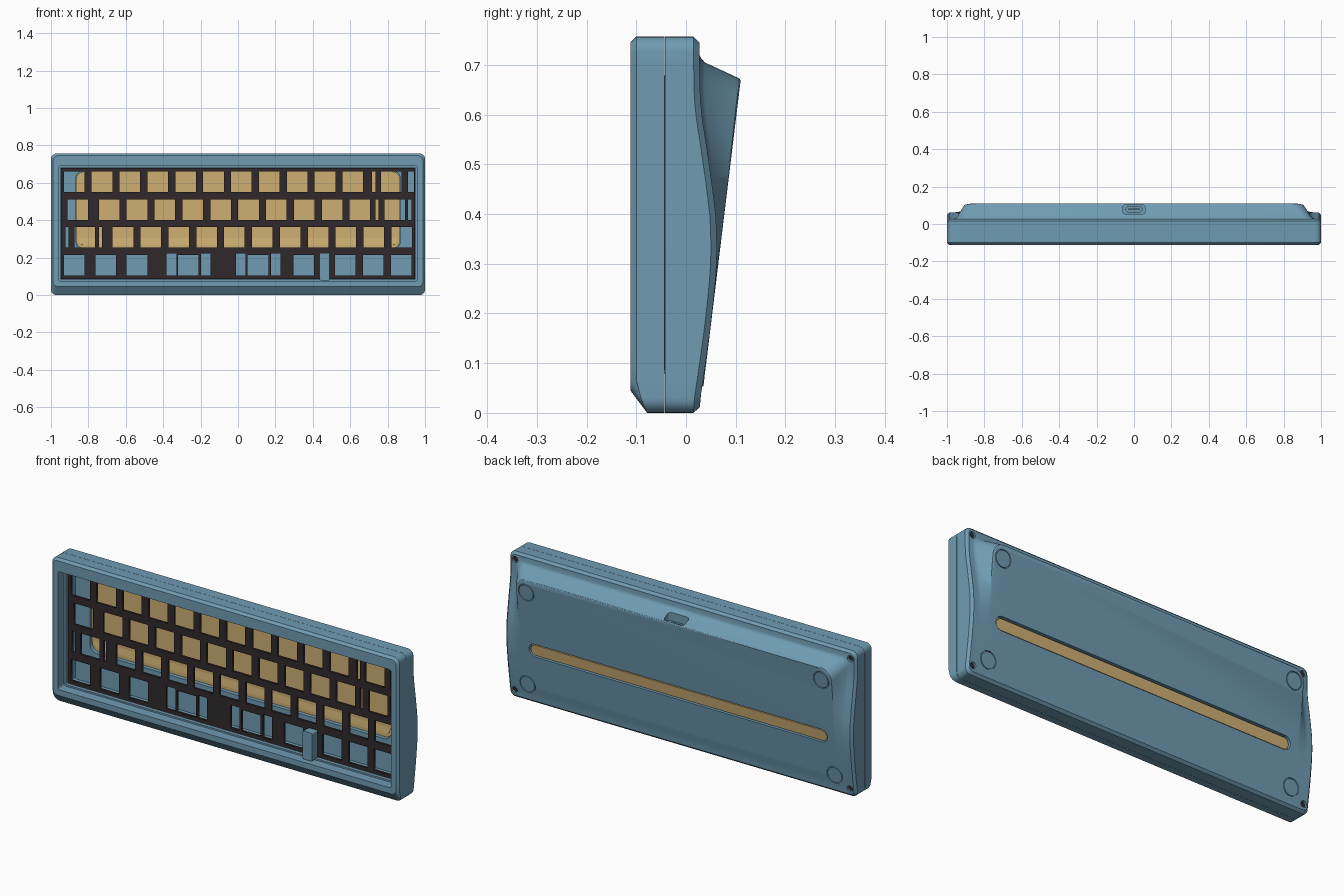
import bpy, bmesh, math
from mathutils import Vector

if "Cube" in bpy.data.objects:
    bpy.data.objects.remove(bpy.data.objects["Cube"])

def material(name, rgb):
    m = bpy.data.materials.new(name)
    m.diffuse_color = (*rgb, 1)
    m.use_nodes = True
    m.node_tree.nodes["Principled BSDF"].inputs["Base Color"].default_value = m.diffuse_color
    return m

BLUE = material("blue_shell", (0.16, 0.33, 0.45))
GOLD = material("gold_weight", (0.62, 0.43, 0.17))
DARK = material("dark_plate", (0.03, 0.022, 0.024))

SIDE = [(0, .015), (.03, .017), (.09, .026), (.17, .037), (.25, .046), (.30, .0495), (.34, .0505),
        (.4, .048), (.47, .039), (.54, .029), (.59, .021), (.64, .016), (.76, .015)]

def side(z):                                  # rear edge of the side wall
    for (a, ya), (b, yb) in zip(SIDE, SIDE[1:]):
        if z <= b:
            return ya + (yb - ya) * (z - a) / (b - a)
    return SIDE[-1][1]

def plane(z):                                 # tilted rear face
    return .03 + (z - .012) * .1216

def rim(z):
    return min(side(z) + .012, plane(z))

def rounded(hx, z0, z1, r, rows=20, seg=6):   # rounded rectangle as (x, z) points
    pts = []
    for k, (cx, cz) in enumerate([(hx - r, z1 - r), (r - hx, z1 - r), (r - hx, z0 + r), (hx - r, z0 + r)]):
        for i in range(seg + 1):
            a = math.pi / 2 * (k + i / seg)
            pts.append((cx + r * math.cos(a), cz + r * math.sin(a)))
        if k in (1, 3):
            for i in range(1, rows + 1):
                t = i / (rows + 1)
                t = 1 - t if k == 1 else t
                pts.append((-hx if k == 1 else hx, z0 + r + (z1 - z0 - 2 * r) * t))
    return pts

def ring(hx, z0, z1, r, y):
    return [Vector((x, y(z) if callable(y) else y, z)) for x, z in rounded(hx, z0, z1, r)]

def loft(name, rings, mat, closed=False, smooth=True):
    bm = bmesh.new()
    loops = [[bm.verts.new(p) for p in r] for r in rings]
    pairs = list(zip(loops, loops[1:]))
    if closed:
        pairs.append((loops[-1], loops[0]))
    else:
        bm.faces.new(loops[0])
        bm.faces.new(loops[-1])
    n = len(loops[0])
    for a, b in pairs:
        for i in range(n):
            bm.faces.new((a[i], a[(i + 1) % n], b[(i + 1) % n], b[i]))
    bmesh.ops.recalc_face_normals(bm, faces=bm.faces)
    me = bpy.data.meshes.new(name)
    bm.to_mesh(me)
    bm.free()
    ob = bpy.data.objects.new(name, me)
    bpy.context.collection.objects.link(ob)
    me.materials.append(mat)
    if smooth:
        shade(ob)
    return ob

def select(ob):
    bpy.ops.object.select_all(action='DESELECT')
    ob.select_set(True)
    bpy.context.view_layer.objects.active = ob

def shade(ob):
    select(ob)
    bpy.ops.object.shade_smooth_by_angle(angle=math.radians(28))

def prism(name, center, normal, hx, hv, r, depth, mat=BLUE):   # rounded block along a normal
    n = Vector(normal).normalized()
    v = n.cross(Vector((1, 0, 0)))
    c = Vector(center)
    pts = rounded(hx, -hv, hv, r * .999, rows=0)
    return loft(name, [[c + Vector((x, 0, 0)) + v * w + n * d for x, w in pts]
                       for d in (-depth / 2, depth / 2)], mat)

def cut(ob, cutter):
    cutter.hide_render = True
    m = ob.modifiers.new("cut", 'BOOLEAN')
    m.operation, m.solver, m.object = 'DIFFERENCE', 'EXACT', cutter
    select(ob)
    bpy.ops.object.modifier_apply(modifier=m.name)
    bpy.data.objects.remove(cutter)

# upper shell: bezel with a chamfered front lip
def front_edge(z):
    return -.1 + .022 * max(0, 1 - z / .07) ** 1.5
loft("top_case", [
    ring(1, 0, .757, .03, -.043), ring(1, 0, .757, .03, front_edge), ring(.988, .045, .745, .025, -.112),
    ring(.96, .075, .69, .012, -.112), ring(.96, .075, .69, .012, -.06),
    ring(.95, .083, .682, .01, -.06), ring(.95, .083, .682, .01, -.043)], BLUE, closed=True)

# lower shell: hollow tray, waved side walls, tilted hump behind
def blend(f):
    return lambda z: rim(z) + f * (plane(z) - rim(z))
rings = [ring(.95, .083, .682, .01, .02), ring(.95, .083, .682, .01, -.042),
         ring(1, 0, .757, .03, -.042), ring(1, 0, .757, .03, side)]
for d, dx, r, f in [(.012, .012, .025, 0), (.037, .035, .03, 0), (.043, .043, .035, .03),
                    (.052, .054, .04, .12), (.084, .092, .06, .96), (.088, .1, .06, 1)]:
    rings.append(ring(1 - dx, d, .757 - d, r, blend(f)))
case = loft("bottom_case", rings, BLUE)

N = (0, 1, -.1216)
SLOT_Z = .295
# weight pocket and rear slot
cut(case, prism("pocket_cutter", (0, .028, .455), (0, 1, 0), .868, .208, .04, .034))
cut(case, prism("slot_cutter", (0, plane(SLOT_Z), SLOT_Z), N, .86, .035, .035, .09))
prism("weight", (0, .04, .455), (0, 1, 0), .865, .205, .04, .009, GOLD)
prism("weight_rib", (0, plane(SLOT_Z) - .018, SLOT_Z), N, .853, .028, .028, .024, GOLD)

# feet and screws, mirrored left and right
for s in (-1, 1):
    for x, z in ((.85, .605), (.885, .095)):
        p = (s * x, plane(z), z)
        cut(case, prism("foot_cutter", p, N, .045, .045, .045, .012))
        prism("foot", (p[0], p[1] - .004, z + .0005), N, .041, .041, .041, .008)
    for z in (.718, .042):
        y = rim(z)
        cut(case, prism("screw_cutter", (s * .966, y, z), (0, 1, 0), .016, .016, .016, .04))
        prism("screw", (s * .966, y - .014, z), (0, 1, 0), .012, .012, .012, .016, DARK)

# cable port in the upper slope
cut(case, prism("port_cutter", (0, .078, .69), (0, 0, 1), .06, .025, .016, .07))
cut(case, prism("socket_cutter", (0, .078, .65), (0, 0, 1), .042, .014, .013, .05))
prism("port_tongue", (0, .078, .642), (0, 0, 1), .032, .004, .003, .03)
shade(case)

# blocker between keys in the bottom row
prism("blocker", (.463, -.064, .152), (0, 1, 0), .027, .073, .006, .052)

# switch plate: key cutouts laid out per row as (centre, half width)
U, H = .149, .055
def keys(x, n):
    return [(x + U * i, H) for i in range(n)]
rows = [
    (.605, keys(-.876, 11) + [(.725, .009), (.82, H), (.925, .015)]),
    (.457, keys(-.857, 1) + keys(-.689, 10) + [(.742, .008), (.838, H), (.918, .01)]),
    (.31, [(-.915, .008)] + keys(-.82, 1) + [(-.735, .008)] + keys(-.615, 11)),
    (.16, keys(-.876, 1) + keys(-.708, 1) + keys(-.54, 1) + [(-.355, .026), (-.265, H), (-.172, .026),
     (.015, .026), (.107, H), (.202, .026), (.352, H)] + keys(.574, 3)),
]
cu = bpy.data.curves.new("switch_plate", 'CURVE')
cu.dimensions, cu.fill_mode, cu.extrude = '2D', 'BOTH', .006

def outline(x0, x1, z0, z1):
    sp = cu.splines.new('POLY')
    sp.points.add(3)
    for p, (x, z) in zip(sp.points, ((x0, z0), (x1, z0), (x1, z1), (x0, z1))):
        p.co = (x, z, 0, 1)
    sp.use_cyclic_u = True

outline(-.946, .946, .086, .679)
for z, row in rows:
    for x, h in row:
        top = H + (.008 if h == .026 else 0)
        outline(x - h, x + h, z - H, z + top)
plate = bpy.data.objects.new("switch_plate", cu)
bpy.context.collection.objects.link(plate)
plate.location.y, plate.rotation_euler.x = -.04, math.pi / 2
cu.materials.append(DARK)
select(plate)
bpy.ops.object.convert(target='MESH')
